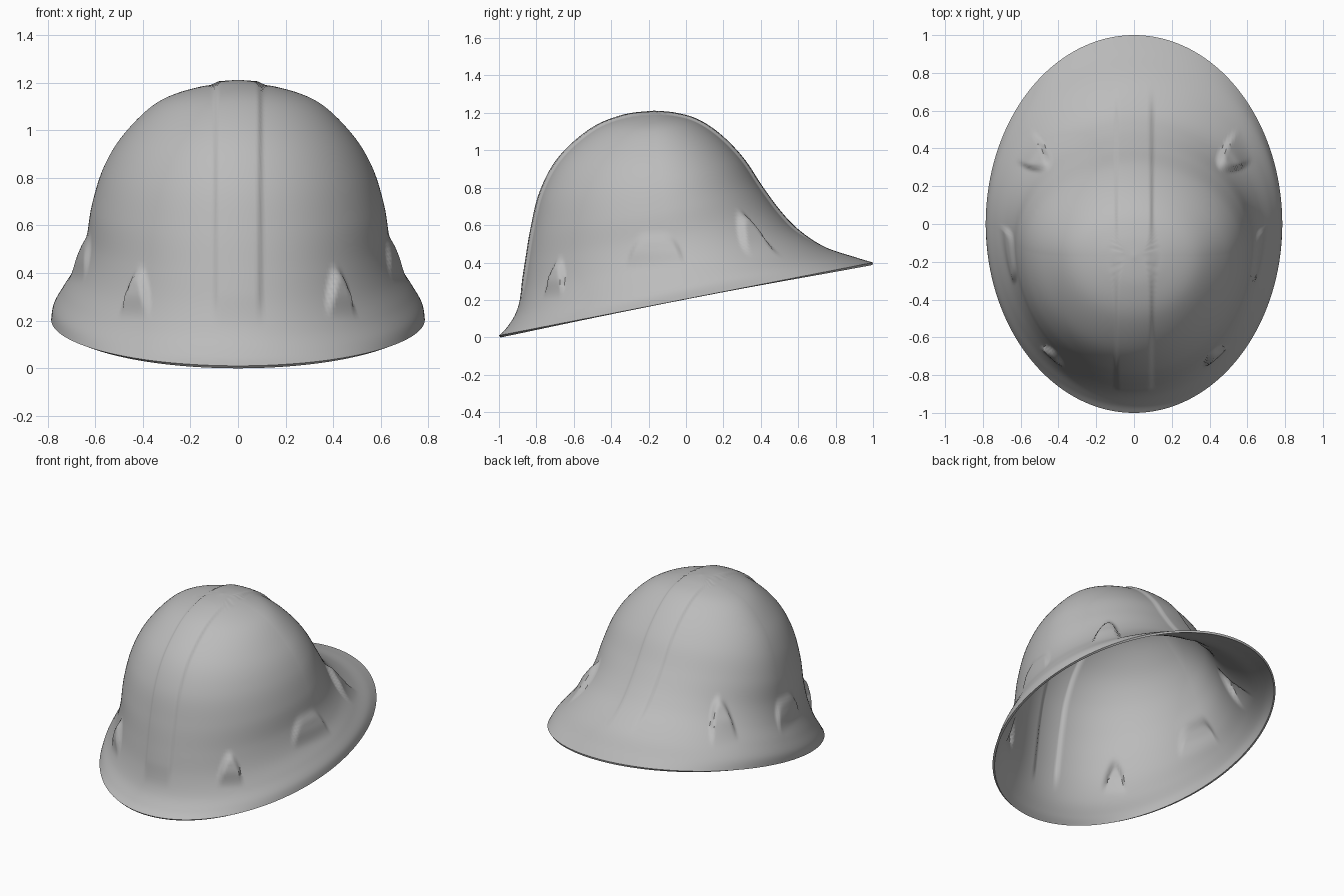
import bpy, bmesh, math
from mathutils import Vector

cube = bpy.data.objects.get("Cube")
if cube:
    bpy.data.objects.remove(cube)

COLUMNS, STEPS = 320, 7

# Ring controls from rim to crown: front y, front z, widest y, half width, side z, back y, back z
RINGS = [
    (-1.0, .01, 0, .785, .205, 1.0, .40),
    (-.96, .05, -.01, .775, .26, .90, .43),
    (-.91, .13, -.03, .735, .33, .75, .48),
    (-.875, .25, -.06, .68, .42, .60, .565),
    (-.85, .40, -.09, .64, .53, .50, .665),
    (-.82, .58, -.12, .615, .68, .40, .80),
    (-.77, .78, -.14, .565, .84, .30, .95),
    (-.67, .96, -.16, .48, .98, .18, 1.075),
    (-.50, 1.11, -.17, .34, 1.115, .06, 1.155),
    (-.33, 1.18, -.17, .17, 1.18, -.06, 1.19),
    (-.17, 1.20, -.17, 0, 1.20, -.17, 1.20),
]


def smooth(a, b, v):
    t = min(1, max(0, (v - a) / (b - a)))
    return t * t * (3 - 2 * t)


def spline(rows, steps):
    """Smooth interpolation through the ring controls."""
    result = []
    for i in range(len(rows) - 1):
        p, q, r, s = (rows[min(max(i + k, 0), len(rows) - 1)] for k in (-1, 0, 1, 2))
        for n in range(steps):
            t = n / steps
            result.append([
                b + .5 * t * (c - a + t * (2*a - 5*b + 4*c - d + t * (3*(b - c) + d - a)))
                for a, b, c, d in zip(p, q, r, s)])
    return result


def ring_point(ring, angle):
    yf, zf, yc, half, zs, yb, zb = ring
    s, c = math.sin(angle), math.cos(angle)
    y = yc + c * ((yb - yc) if c > 0 else (yc - yf))
    z = zs + c * (zb - zf) / 2 + c * c * ((zb + zf) / 2 - zs)
    return Vector((half * s, y, z))


# Pressed arches: centre x, centre y, top z, fade-out z, narrowness, power, height
ARCHES = [
    (.43, -.70, .435, .20, 32, 2, .026),
    (.49, .33, .68, .42, 28, 2, .030),
    (.64, -.16, .57, .36, 300, 4, .016),
]


def relief(co):
    """Height of the raised crown band and the pressed arches at a point."""
    h = .012 * (1 - smooth(.08, .105, abs(co.x)))
    h *= smooth(.16, .32, co.z) * (1 - smooth(.55, .75, co.y))
    for x, y, top, low, narrow, power, height in ARCHES:
        out = Vector((x, y + .1)).normalized()
        offset = Vector((abs(co.x) - x, co.y - y))
        if Vector((abs(co.x), co.y + .1)).dot(out) > 0:
            across = abs(offset.x * out.y - offset.y * out.x)
            inside = top - co.z - narrow * across ** power
            h += height * smooth(0, .07, inside) * smooth(low, (low + top) / 2, co.z)
    return h


# Shell surface
bm = bmesh.new()
grid = [[bm.verts.new(ring_point(ring, math.tau * j / COLUMNS)) for j in range(COLUMNS)]
        for ring in spline(RINGS, STEPS)]
crown = bm.verts.new((0, RINGS[-1][0], RINGS[-1][1]))
for low, high in zip(grid, grid[1:]):
    for j in range(COLUMNS):
        k = (j + 1) % COLUMNS
        bm.faces.new((low[j], high[j], high[k], low[k]))
for j in range(COLUMNS):
    bm.faces.new((grid[-1][j], crown, grid[-1][(j + 1) % COLUMNS]))

# Raised details pressed into the shell
bm.normal_update()
moves = [(v, v.normal * relief(v.co)) for v in bm.verts]
for v, move in moves:
    v.co += move
mesh = bpy.data.meshes.new("helmet_shell")
bm.to_mesh(mesh)
bm.free()
helmet = bpy.data.objects.new("helmet_shell", mesh)
bpy.context.collection.objects.link(helmet)

# Painted metal
grey = bpy.data.materials.new("plain_grey")
grey.use_nodes = True
grey.diffuse_color = (.5, .5, .5, 1)
grey.node_tree.nodes["Principled BSDF"].inputs["Base Color"].default_value = (.5, .5, .5, 1)
mesh.materials.append(grey)

# Sheet thickness
bpy.context.view_layer.objects.active = helmet
helmet.select_set(True)
sheet = helmet.modifiers.new("sheet_thickness", "SOLIDIFY")
sheet.thickness = .014
sheet.offset = -1
bpy.ops.object.modifier_apply(modifier=sheet.name)
bpy.ops.object.shade_smooth_by_angle(angle=math.radians(40))
